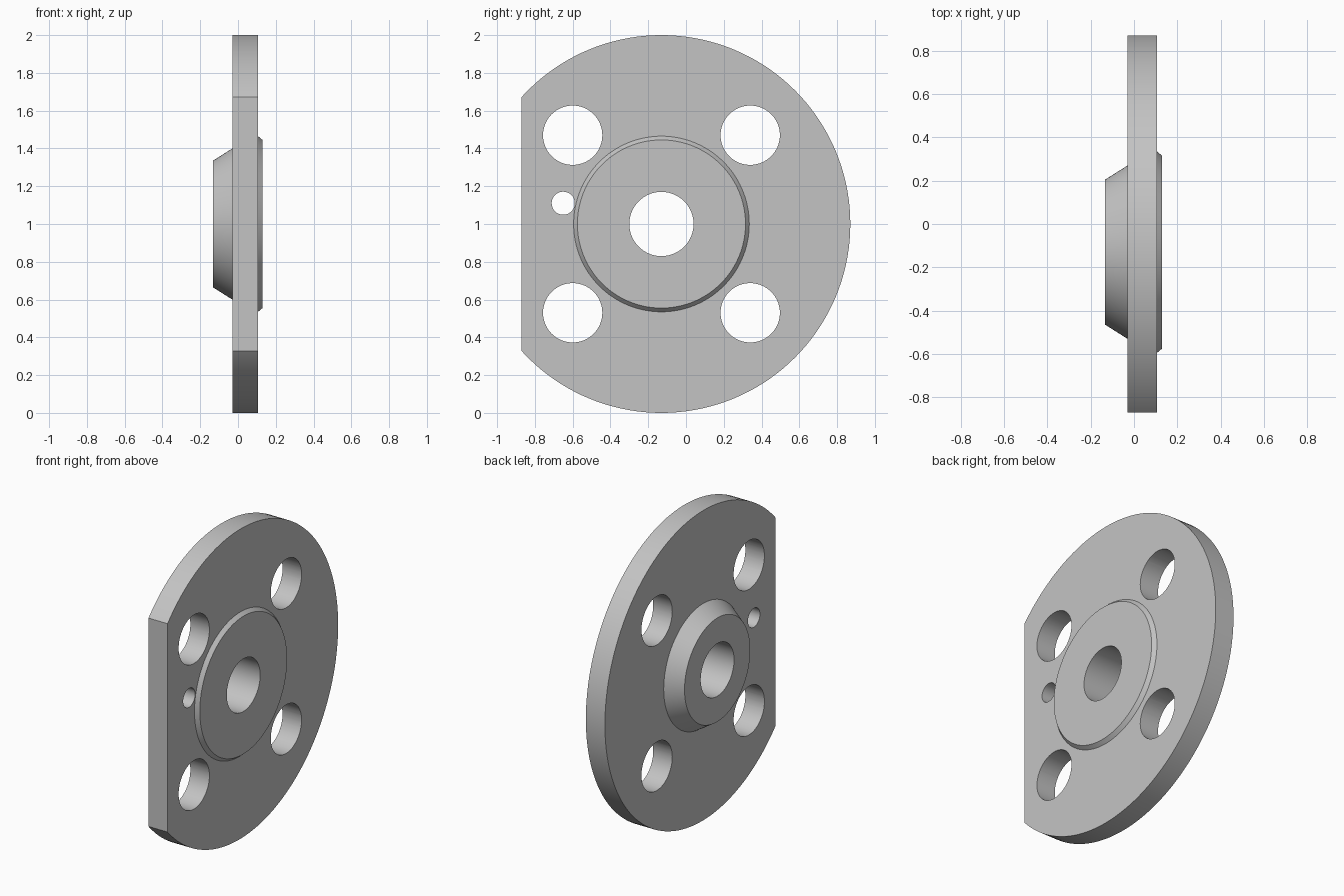
import bpy, bmesh, math
from mathutils import Matrix, Vector

old = bpy.data.objects.get("Cube")
if old:
    bpy.data.objects.remove(old, do_unlink=True)

AXIS_Y, AXIS_Z = -0.13, 1.0
FLAT_Y = -0.87

steel = bpy.data.materials.new("plain grey metal")
grey = (0.55, 0.55, 0.55, 1.0)
steel.use_nodes = True
steel.diffuse_color = grey
steel.node_tree.nodes["Principled BSDF"].inputs["Base Color"].default_value = grey


def make_object(name, bm):
    bmesh.ops.recalc_face_normals(bm, faces=bm.faces)
    mesh = bpy.data.meshes.new(name)
    bm.to_mesh(mesh)
    bm.free()
    mesh.materials.append(steel)
    obj = bpy.data.objects.new(name, mesh)
    bpy.context.collection.objects.link(obj)
    return obj


def lathe(name, profile, steps=144):
    """Spin a closed (x, radius) profile around the part's x axis."""
    bm = bmesh.new()
    rings = []
    for i in range(steps):
        a = math.tau * i / steps
        rings.append([bm.verts.new((x, AXIS_Y + r * math.cos(a), AXIS_Z + r * math.sin(a)))
                      for x, r in profile])
    n = len(profile)
    for i in range(steps):
        a, b = rings[i], rings[(i + 1) % steps]
        for j in range(n):
            k = (j + 1) % n
            bm.faces.new((a[j], a[k], b[k], b[j]))
    return make_object(name, bm)


def drill(name, y, z, radius):
    bm = bmesh.new()
    place = Matrix.Translation((0, y, z)) @ Matrix.Rotation(math.pi / 2, 4, 'Y')
    bmesh.ops.create_cone(bm, cap_ends=True, segments=64, radius1=radius,
                          radius2=radius, depth=1, matrix=place)
    return make_object(name, bm)


# Disc with a chamfered raised face, a conical hub and a centre bore
flange = lathe("flange", [(-0.133, 0.17), (-0.133, 0.335), (-0.03, 0.40),
                          (-0.03, 1.0), (0.106, 1.0), (0.106, 0.465),
                          (0.13, 0.445), (0.13, 0.17)])

# Flat edge on the front of the disc
bm = bmesh.new()
bm.from_mesh(flange.data)
cut = bmesh.ops.bisect_plane(bm, geom=bm.verts[:] + bm.edges[:] + bm.faces[:],
                             plane_co=Vector((0, FLAT_Y, 0)),
                             plane_no=Vector((0, -1, 0)), clear_outer=True)
rim = [e for e in bm.edges if e.is_boundary]
bmesh.ops.contextual_create(bm, geom=rim)
bmesh.ops.recalc_face_normals(bm, faces=bm.faces)
bm.to_mesh(flange.data)
bm.free()

# Four bolt holes and one small pin hole
cutters = [drill("bolt_hole_cutter", AXIS_Y + sy * 0.47, AXIS_Z + sz * 0.47, 0.157)
           for sy in (-1, 1) for sz in (-1, 1)]
cutters.append(drill("pin_hole_cutter", -0.65, 1.11, 0.061))
for cutter in cutters:
    cutter.hide_render = True
    mod = flange.modifiers.new("hole", 'BOOLEAN')
    mod.operation = 'DIFFERENCE'
    mod.solver = 'EXACT'
    mod.object = cutter

bpy.ops.object.select_all(action='DESELECT')
flange.select_set(True)
bpy.context.view_layer.objects.active = flange
for mod in list(flange.modifiers):
    bpy.ops.object.modifier_apply(modifier=mod.name)
for cutter in cutters:
    bpy.data.objects.remove(cutter, do_unlink=True)
bpy.ops.object.shade_smooth_by_angle(angle=math.radians(25))
